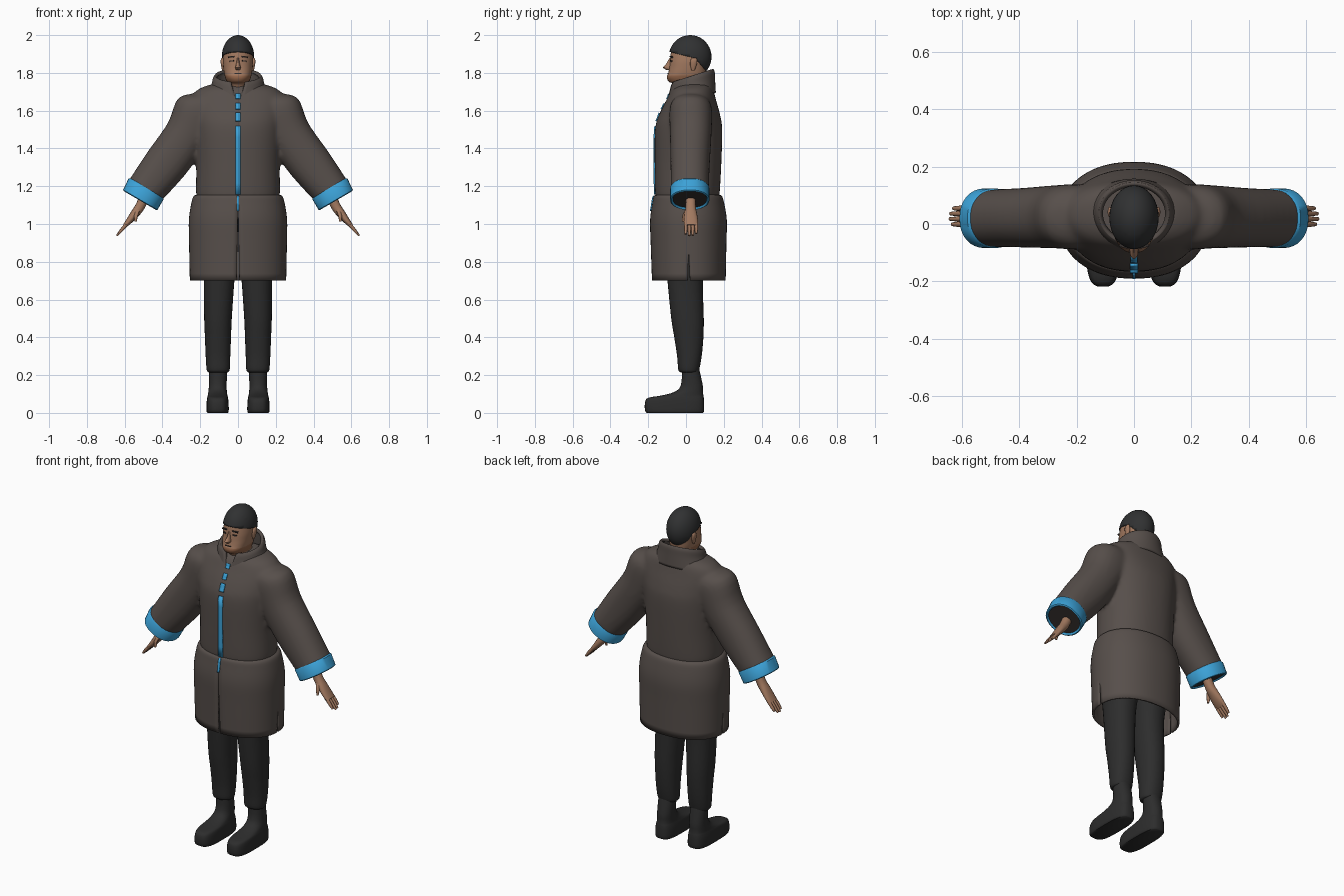
import bpy, bmesh, math
from mathutils import Matrix, Vector

if "Cube" in bpy.data.objects:
    bpy.data.objects.remove(bpy.data.objects["Cube"])


def material(name, rgb):
    m = bpy.data.materials.new(name)
    m.diffuse_color = (*rgb, 1)
    m.use_nodes = True
    m.node_tree.nodes["Principled BSDF"].inputs["Base Color"].default_value = m.diffuse_color
    return m


COAT = material("coat_brown_grey", (0.095, 0.078, 0.070))
BLUE = material("trim_blue", (0.045, 0.36, 0.68))
SKIN = material("skin", (0.36, 0.19, 0.115))
STUBBLE = material("stubble", (0.30, 0.135, 0.07))
DARK = material("trouser_black", (0.026, 0.026, 0.026))
KNIT = material("cap_black", (0.030, 0.031, 0.032))
LINING = material("lining_brown", (0.035, 0.028, 0.026))


# A ring is centre (3), first axis (3), second axis (3), superellipse power
def row(z, rx, y0, y1, x=0, e=2.2, dz=0):
    return (x, (y0 + y1) / 2, z, rx, 0, 0, 0, (y1 - y0) / 2, dz, e)


def limb(x, y, z, w, hy, d=(0.5, -0.86), e=2.2):
    n = Vector((-d[1], 0, d[0])).normalized() * w
    return (x, y, z, n.x, 0, n.z, 0, hy, 0, e)


def flip(r):
    return (-r[0], *r[1:3], -r[3], *r[4:])


def point(r, a):
    s, c = math.sin(a), -math.cos(a)
    su = math.copysign(abs(s) ** (2 / r[9]), s)
    sv = math.copysign(abs(c) ** (2 / r[9]), c)
    return Vector(r[0:3]) + Vector(r[3:6]) * su + Vector(r[6:9]) * sv


def flow(rows, k):
    """Catmull-Rom interpolation between rings."""
    out = []
    for i in range(len(rows) - 1):
        p0, p1, p2 = rows[max(i - 1, 0)], rows[i], rows[i + 1]
        p3 = rows[min(i + 2, len(rows) - 1)]
        for j in range(k):
            t = j / k
            out.append(tuple(
                b + 0.5 * t * (c - a + t * (2*a - 5*b + 4*c - d + t * (3*(b - c) + d - a)))
                for a, b, c, d in zip(p0, p1, p2, p3)))
    return out + [rows[-1]]


def add_loft(bm, rows, n=32, k=4, caps=True):
    rings = [[bm.verts.new(point(r, 2 * math.pi * i / n)) for i in range(n)] for r in flow(rows, k)]
    for a, b in zip(rings, rings[1:]):
        for i in range(n):
            bm.faces.new((a[i], a[(i + 1) % n], b[(i + 1) % n], b[i]))
    if caps:
        bm.faces.new(rings[0])
        bm.faces.new(rings[-1])


def add_sheet(bm, rows, start, end, n=20, k=4):
    """Open panel; start and end give the edge angle for each ring height."""
    grid = []
    for r in flow(rows, k):
        a, b = start(r[2]), end(r[2])
        grid.append([bm.verts.new(point(r, a + (b - a) * i / n)) for i in range(n + 1)])
    for p, q in zip(grid, grid[1:]):
        for i in range(n):
            bm.faces.new((p[i], p[i + 1], q[i + 1], q[i]))


def finish(name, bm, mats, mirror=False, thick=0, angle=50):
    bmesh.ops.remove_doubles(bm, verts=bm.verts, dist=1e-5)
    bmesh.ops.recalc_face_normals(bm, faces=bm.faces)
    me = bpy.data.meshes.new(name)
    bm.to_mesh(me)
    bm.free()
    for m in mats:
        me.materials.append(m)
    ob = bpy.data.objects.new(name, me)
    bpy.context.collection.objects.link(ob)
    bpy.ops.object.select_all(action='DESELECT')
    ob.select_set(True)
    bpy.context.view_layer.objects.active = ob
    bpy.ops.object.shade_smooth_by_angle(angle=math.radians(angle))
    if mirror:
        ob.modifiers.new("mirror", 'MIRROR').use_clip = False
    if thick:
        s = ob.modifiers.new("thickness", 'SOLIDIFY')
        s.thickness, s.offset = thick, -1
    return ob


def loft(name, rows, mat, mirror=False, n=32, k=4, caps=True):
    bm = bmesh.new()
    add_loft(bm, rows, n, k, caps)
    return finish(name, bm, [mat], mirror)


def plate(name, centre, size, mat, turn=0, tilt=0, mirror=False):
    bm = bmesh.new()
    m = (Matrix.Translation(centre) @ Matrix.Rotation(turn, 4, 'Z') @ Matrix.Rotation(tilt, 4, 'Y')
         @ Matrix.Diagonal((*size, 1)))
    bmesh.ops.create_cube(bm, size=1, matrix=m)
    return finish(name, bm, [mat], mirror, angle=30)


# Jacket body and sleeves, fused into one soft shape
torso = [row(1.13, .212, -.155, .17), row(1.16, .222, -.163, .178), row(1.32, .222, -.166, .187),
         row(1.5, .235, -.164, .192), row(1.58, .245, -.142, .180), row(1.66, .25, -.102, .158),
         row(1.71, .215, -.075, .145), row(1.738, .15, -.04, .13)]
sleeve = [limb(.12, .025, 1.65, .08, .09), limb(.2, .025, 1.605, .13, .112),
          limb(.27, .025, 1.475, .118, .11), limb(.38, .022, 1.32, .117, .104),
          limb(.495, .02, 1.172, .102, .1)]
bm = bmesh.new()
add_loft(bm, torso, 48)
add_loft(bm, sleeve)
add_loft(bm, [flip(r) for r in sleeve])
jacket = finish("jacket", bm, [COAT])
rm = jacket.modifiers.new("fuse", 'REMESH')
rm.mode, rm.voxel_size, rm.use_smooth_shade = 'VOXEL', 0.011, True
sm = jacket.modifiers.new("soften", 'SMOOTH')
sm.factor, sm.iterations = 0.5, 8
for mod in ("fuse", "soften"):
    bpy.ops.object.modifier_apply(modifier=mod)
jacket.data.materials.clear()
jacket.data.materials.append(COAT)

# Coat skirt with front opening and side slits
skirt = [row(1.156, .2, -.14, .16), row(1.15, .232, -.168, .188), row(1.11, .247, -.178, .202),
         row(1.02, .26, -.19, .216), row(.9, .259, -.187, .214), row(.7, .255, -.18, .21)]
gap = lambda z: max(0, 1.1 - z) / 0.4 * 0.02
slit = lambda z: max(0, 0.85 - z) * 0.15
H = math.pi / 2
bm = bmesh.new()
add_sheet(bm, skirt, gap, lambda z: H - slit(z))
add_sheet(bm, skirt, lambda z: H + slit(z), lambda z: 3 * H - slit(z), 40)
add_sheet(bm, skirt, lambda z: 3 * H + slit(z), lambda z: 4 * H - gap(z))
finish("coat_skirt", bm, [COAT], thick=0.012)

# Stand-up collar, open in a V at the front
collar = [row(1.665, .175, -.102, .158, e=2, dz=.03), row(1.73, .143, -.09, .154, e=2, dz=.034),
          row(1.77, .133, -.082, .152, e=2, dz=.035), row(1.787, .122, -.072, .145, e=2, dz=.035)]
vee = lambda z: 0.03 + max(0, z - 1.68) * 2.6
bm = bmesh.new()
add_sheet(bm, collar, vee, lambda z: 4 * H - vee(z), 44)
finish("collar", bm, [COAT], thick=0.018)


# Blue front fastening: long strip, short dashes above, tail below
def front_y(z, rows):
    r = min(flow(rows, 12), key=lambda q: abs(q[2] - z))
    return r[1] - r[7]


bm = bmesh.new()
for z0, z1, w, rows in ((1.155, 1.52, .014, torso), (1.545, 1.59, .014, torso), (1.61, 1.64, .012, torso),
                        (1.665, 1.69, .012, torso), (1.07, 1.15, .006, skirt)):
    steps = [z0 + (z1 - z0) * i / 6 for i in range(7)]
    pairs = [[bm.verts.new((s * w, front_y(z, rows) - .006, z)) for s in (-1, 1)] for z in steps]
    for a, b in zip(pairs, pairs[1:]):
        bm.faces.new((a[0], a[1], b[1], b[0]))
finish("front_fastening", bm, [BLUE], thick=0.009)

# Sleeve cuffs
loft("cuff", [limb(.482, .02, 1.192, .1, .098), limb(.487, .02, 1.185, .108, .104),
              limb(.517, .02, 1.128, .105, .104), limb(.519, .02, 1.124, .098, .097),
              limb(.515, .02, 1.132, .09, .09)], BLUE, True, k=1, caps=False)
loft("cuff_lining", [limb(.515, .02, 1.132, .091, .091), limb(.498, .02, 1.165, .085, .085)],
     LINING, True, k=1)

# Hands with four fingers and a thumb
D = (.65, -.75)
bm = bmesh.new()
add_loft(bm, [limb(.485, .025, 1.165, .028, .027, D), limb(.52, .025, 1.09, .026, .027, D),
              limb(.55, .025, 1.05, .022, .034, D), limb(.58, .026, 1.012, .016, .038, D),
              limb(.6, .026, .99, .011, .036, D)], 16, 3)
for i, tip in enumerate((.008, .0, .002, .012)):
    y = -.001 + i * .0185
    add_loft(bm, [limb(.585, y, 1.005, .010, .009, D), limb(.615, y, .97, .009, .009, D),
                  limb(.642 - tip, y, .938 + tip, .005, .006, D)], 8, 2)
add_loft(bm, [limb(.53, .008, 1.075, .013, .012, (0, -1)), limb(.54, -.008, 1.045, .011, .011, (0, -1)),
              limb(.542, -.016, 1.012, .006, .006, (0, -1))], 8, 2)
finish("hand", bm, [SKIN], True)

# Trousers
loft("trouser_leg", [row(.215, .052, -.03, .062, .105), row(.23, .061, -.041, .07, .105),
                     row(.3, .065, -.047, .083, .106), row(.4, .069, -.062, .092, .106),
                     row(.5, .073, -.078, .094, .106), row(.7, .081, -.098, .09, .1),
                     row(.85, .094, -.11, .11, .098), row(1.08, .1, -.11, .12, .1)], DARK, True)

# Boots
loft("boot", [row(0, .054, -.207, .09, .108, 3.2), row(.012, .059, -.217, .096, .108, 3.2),
              row(.055, .058, -.217, .096, .108, 3.2), row(.08, .055, -.2, .094, .108, 3),
              row(.092, .052, -.13, .092, .108, 2.6), row(.112, .049, -.06, .09, .108, 2.3),
              row(.15, .047, -.026, .088, .107), row(.25, .049, -.022, .066, .106)], DARK, True, k=3)

# Head and neck, with stubble on the jaw
head = [row(1.64, .055, -.03, .1), row(1.735, .055, -.06, .1), row(1.752, .060, -.09, .1),
        row(1.775, .068, -.101, .1, e=2.4), row(1.8, .074, -.094, .104, e=2.4),
        row(1.83, .078, -.088, .108, e=2.3), row(1.87, .08, -.084, .116, e=2.2),
        row(1.92, .073, -.076, .114, e=2), row(1.96, .045, -.04, .08, e=2)]
bm = bmesh.new()
add_loft(bm, head)
for f in bm.faces:
    c = f.calc_center_median()
    f.material_index = int(1.74 < c.z < 1.785 and c.y < .04)
finish("head", bm, [SKIN, STUBBLE])

# Face details
loft("nose", [row(1.878, .006, -.088, -.06), row(1.845, .010, -.107, -.06), row(1.828, .015, -.122, -.06),
              row(1.816, .011, -.104, -.06)], SKIN, n=12, k=2)
plate("eye", (.033, -.079, 1.863), (.022, .008, .007), LINING, .25, .05, True)
plate("eyebrow", (.035, -.078, 1.885), (.034, .009, .007), LINING, .25, .1, True)
plate("mouth", (0, -.0945, 1.797), (.036, .008, .004), LINING)
loft("ear", [row(1.812, .006, .03, .045, .078), row(1.84, .010, .022, .056, .08),
             row(1.868, .009, .024, .06, .083), row(1.88, .004, .034, .052, .081)], SKIN, True, n=12, k=2)

# Knitted cap: ellipsoid trimmed along the brow and down the nape
bm = bmesh.new()
bmesh.ops.create_uvsphere(bm, u_segments=32, v_segments=20, radius=1,
                          matrix=Matrix.Translation((0, .022, 1.885)) @ Matrix.Diagonal((.086, .113, .115, 1)))
cuts = [(Vector((0, .05, 1.877)), Vector((0, s, 1)).normalized()) for s in (.25, 1.2)]
for co, no in cuts:
    bmesh.ops.bisect_plane(bm, geom=bm.verts[:] + bm.edges[:] + bm.faces[:], plane_co=co, plane_no=no)
low = [f for f in bm.faces if all((f.calc_center_median() - co).dot(no) < 0 for co, no in cuts)]
bmesh.ops.delete(bm, geom=low, context='FACES')
finish("cap", bm, [KNIT], thick=0.008)
